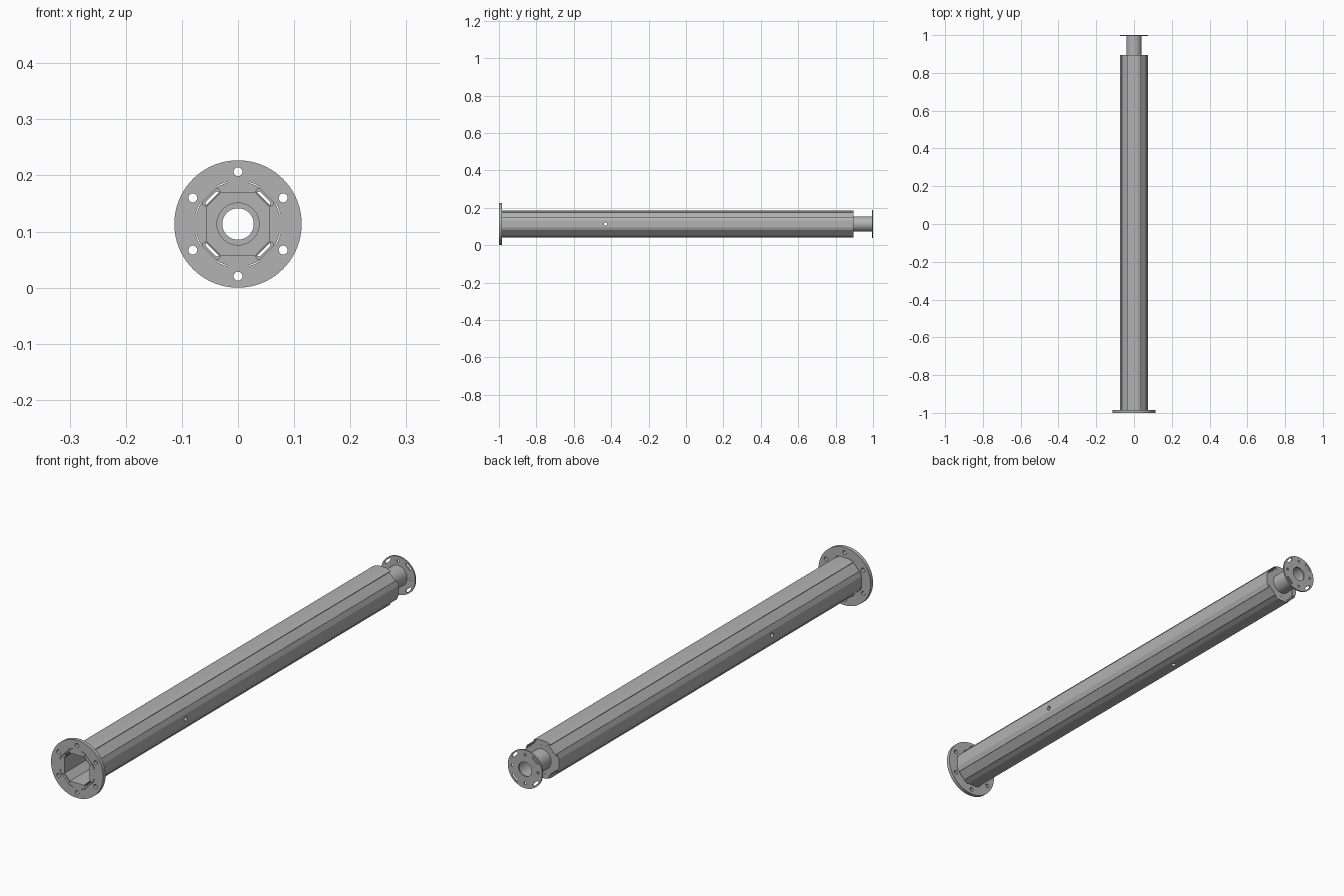
import bpy, bmesh
from math import sin, cos, pi, radians

cube = bpy.data.objects.get("Cube")
if cube:
    bpy.data.objects.remove(cube, do_unlink=True)

FLANGE_R = 0.1135
AXIS_Z = FLANGE_R

steel = bpy.data.materials.new("grey_steel")
steel.use_nodes = True
GREY = (0.45, 0.45, 0.45, 1)
steel.diffuse_color = GREY
steel.node_tree.nodes["Principled BSDF"].inputs["Base Color"].default_value = GREY


def polar(r, deg):
    return (r * cos(radians(deg)), r * sin(radians(deg)))


def circle(r, center=(0, 0), n=64):
    return [(center[0] + r * cos(2 * pi * i / n), center[1] + r * sin(2 * pi * i / n))
            for i in range(n)]


def octagon(half, corner):
    """Square of the given half width with cut corners."""
    pts = []
    for k in range(4):
        c, s = round(cos(k * pi / 2)), round(sin(k * pi / 2))
        for x, y in ((half, -corner), (half, corner)):
            pts.append((c * x - s * y, s * x + c * y))
    return pts


def slot(dist, half_len, half_wid, deg):
    """Round-ended slot lying across the given direction."""
    pts = []
    for side in (1, -1):
        for i in range(7):
            a = pi * i / 6
            u = dist + side * half_wid * cos(a)
            v = side * (half_len - half_wid + half_wid * sin(a))
            c, s = cos(radians(deg)), sin(radians(deg))
            pts.append((u * c - v * s, u * s + v * c))
    return pts


def arc_slit(r0, r1, a0, a1, n=6):
    angles = [a0 + (a1 - a0) * i / n for i in range(n + 1)]
    return [polar(r1, a) for a in angles] + [polar(r0, a) for a in reversed(angles)]


def extrude(name, loops, y0, y1):
    """Solid along y from an outline followed by its holes."""
    curve = bpy.data.curves.new(name + "_outline", 'CURVE')
    curve.dimensions = '2D'
    curve.fill_mode = 'BOTH'
    curve.extrude = (y1 - y0) / 2
    for loop in loops:
        spline = curve.splines.new('POLY')
        spline.points.add(len(loop) - 1)
        for p, (x, y) in zip(spline.points, loop):
            p.co = (x, y, 0, 1)
        spline.use_cyclic_u = True
    helper = bpy.data.objects.new(name + "_outline", curve)
    bpy.context.collection.objects.link(helper)
    deps = bpy.context.evaluated_depsgraph_get()
    mesh = bpy.data.meshes.new_from_object(helper.evaluated_get(deps))
    bpy.data.objects.remove(helper, do_unlink=True)

    bm = bmesh.new()
    bm.from_mesh(mesh)
    bmesh.ops.remove_doubles(bm, verts=bm.verts, dist=0.00002)
    bmesh.ops.recalc_face_normals(bm, faces=bm.faces)
    bm.to_mesh(mesh)
    bm.free()
    mesh.materials.clear()
    mesh.materials.append(steel)
    mesh.shade_smooth()
    mesh.set_sharp_from_angle(angle=radians(12))
    obj = bpy.data.objects.new(name, mesh)
    bpy.context.collection.objects.link(obj)
    obj.rotation_euler = (pi / 2, 0, 0)
    obj.location = (0, (y0 + y1) / 2, AXIS_Z)
    return obj


def drill(target, name, r, depth, location, rotation):
    bpy.ops.mesh.primitive_cylinder_add(vertices=24, radius=r, depth=depth,
                                        location=location, rotation=rotation)
    cutter = bpy.context.object
    cutter.name = name
    cutter.data.materials.append(steel)
    cutter.hide_render = True
    cutter.hide_set(True)
    cutter.display_type = 'WIRE'
    mod = target.modifiers.new(name, 'BOOLEAN')
    mod.operation = 'DIFFERENCE'
    mod.solver = 'EXACT'
    mod.object = cutter
    # bake the cut so that no helper remains
    bpy.context.view_layer.update()
    deps = bpy.context.evaluated_depsgraph_get()
    baked = bpy.data.meshes.new_from_object(target.evaluated_get(deps))
    target.modifiers.clear()
    target.data = baked
    bpy.data.objects.remove(cutter, do_unlink=True)


diagonals = (45, 135, 225, 315)
cardinals = (0, 90, 180, 270)
bore = octagon(0.055, 0.031)

# Long extruded tube: four faceted sides, four lipped grooves on the diagonals
groove_side = ((30, 0.0755), (30, 0.0725), (24, 0.0722), (22, 0.0695))
outline = []
for k in cardinals:
    outline += [polar(r, k - a) for a, r in reversed(groove_side)]
    outline += [polar(0.0755, k - 14), polar(0.0755, k + 14)]
    outline += [polar(r, k + a) for a, r in groove_side]
tube = extrude("main_tube", [outline, bore], -0.985, 0.895)

# Small holes through both sides and in the underside
drill(tube, "side_hole", 0.009, 0.3, (0, -0.43, AXIS_Z), (0, pi / 2, 0))
drill(tube, "bottom_hole", 0.009, 0.06, (0, 0.24, AXIS_Z - 0.07), (0, 0, 0))

# Front flange with bolt holes, groove slots and lip slits
loops = [circle(FLANGE_R, n=96), bore]
loops += [circle(0.008, polar(0.093, 30 + 60 * i), 24) for i in range(6)]
for d in diagonals:
    loops.append(slot(0.0675, 0.02, 0.0045, d))
    loops += [arc_slit(0.0757, 0.0775, d + a, d + a + 16) for a in (-31, 15)]
extrude("front_flange", loops, -1.0, -0.985)

# Closing plate at the back of the tube
extrude("end_plate", [octagon(0.0549, 0.0309), circle(0.0375)], 0.885, 0.895)

# Thin spigot and the slotted disc it carries
extrude("rear_spigot", [circle(0.04), circle(0.0375)], 0.886, 0.995)
loops = [circle(0.075), circle(0.028)]
loops += [slot(0.064, 0.016, 0.0045, d) for d in diagonals]
loops += [circle(0.005, polar(0.056, c), 16) for c in cardinals]
extrude("rear_disc", loops, 0.994, 1.0)
